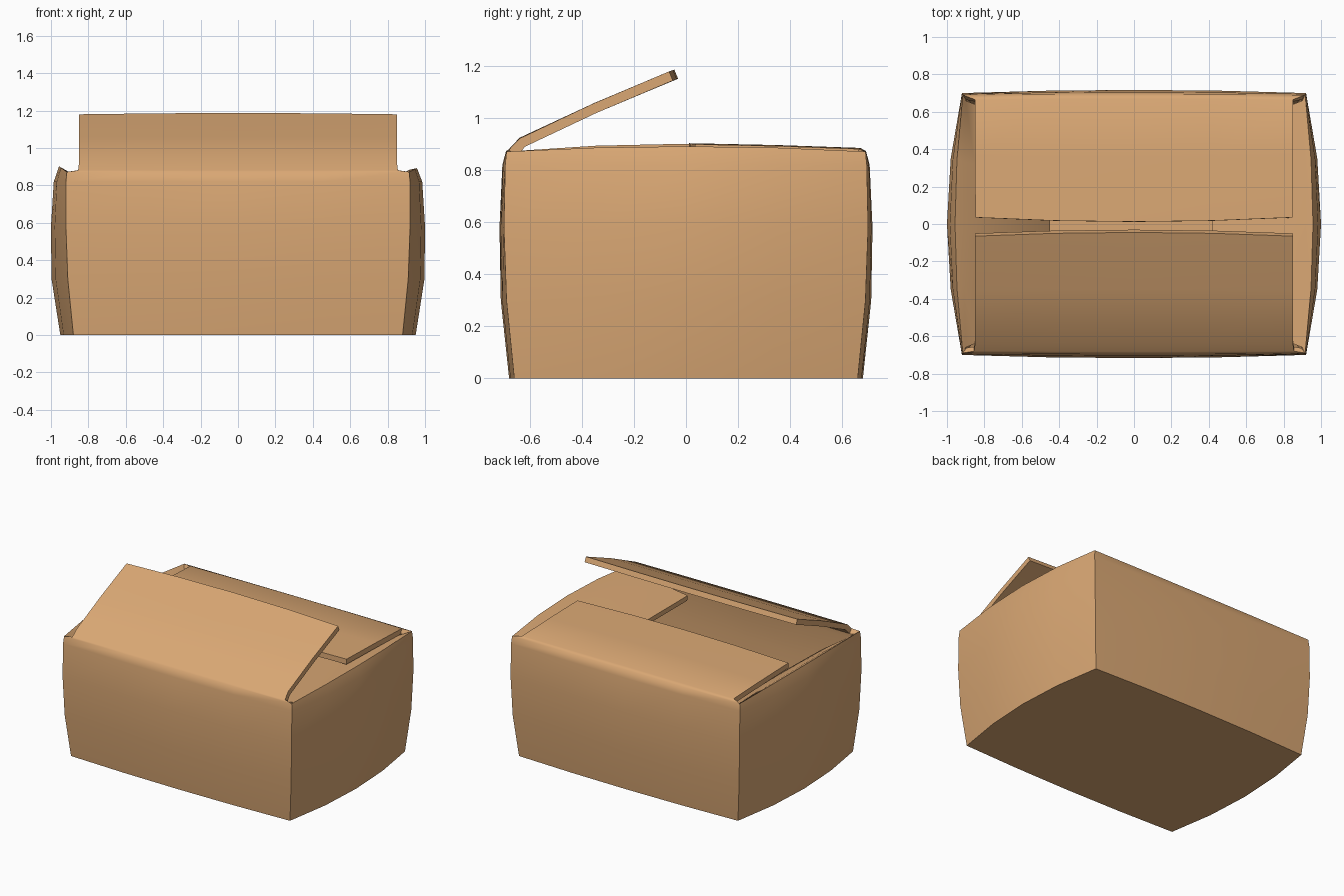
import bpy
import bmesh
import math
from mathutils import Vector

cube = bpy.data.objects.get("Cube")
if cube:
    bpy.data.objects.remove(cube, do_unlink=True)

# Cardboard colour
card = bpy.data.materials.new("cardboard tan")
card.use_nodes = True
tan = (0.70, 0.39, 0.175, 1)
card.diffuse_color = tan
bsdf = next(n for n in card.node_tree.nodes if n.type == "BSDF_PRINCIPLED")
bsdf.inputs["Base Color"].default_value = tan
bsdf.inputs["Roughness"].default_value = 0.8

# Corner posts shared by neighbouring walls: x, y, z
corners = [(.88, .66, 0), (.91, .69, .3), (.92, .70, .58),
           (.92, .695, .82), (.915, .69, .872)]

# Distance of the wall middles from the centre at each corner height
long_wall = [.68, .712, .717, .706, .692]
short_wall = [.95, .997, 1.0, .985, .957]

# Flap rows: reach at middle, reach at ends, height at middle, height at ends, half width
raised_flap = [(.682, .680, .88, .88, .855), (.64, .64, .925, .922, .85),
               (.35, .36, 1.06, 1.055, .85), (.045, .065, 1.187, 1.18, .85)]
lying_flap = [(.67, .665, .886, .882, .85), (.35, .36, .897, .893, .85),
              (.012, .035, .904, .90, .848)]
shallow_flap = [(.92, .90, .885, .868, .66), (.85, .85, .852, .845, .64),
                (.42, .42, .80, .80, .62)]
drooping_flap = [(.91, .90, .875, .862, .66), (.85, .85, .835, .825, .64),
                 (.65, .65, .70, .69, .63), (.45, .45, .48, .47, .62)]

bm = bmesh.new()


def panel(direction, middles, rim, flap):
    """One bulging wall with its flap folded from the top edge."""
    out = Vector(direction)
    along = Vector((-out.y, out.x, 0))
    rows = []
    for (cx, cy, z), mid in zip(corners, middles):
        end, half = (cx, cy) if out.x else (cy, cx)
        rows.append((mid, end, z, z, half))
    mid, end, z, z_end, half = rows[-1]
    rows[-1] = (mid, end, rim, z_end, half)
    grid = []
    for mid, end, z, z_end, half in rows + flap:
        row = []
        for u in (-1, -.5, 0, .5, 1):
            b = 1 - u * u
            p = out * (end + (mid - end) * b) + along * (u * half)
            p.z = z_end + (z - z_end) * b
            row.append(bm.verts.new(p))
        grid.append(row)
    for low, high in zip(grid, grid[1:]):
        for i in range(len(low) - 1):
            bm.faces.new((low[i], low[i + 1], high[i + 1], high[i]))


panel((0, -1, 0), long_wall, .874, raised_flap)
panel((0, 1, 0), long_wall, .874, lying_flap)
panel((1, 0, 0), short_wall, .892, shallow_flap)
panel((-1, 0, 0), short_wall, .902, drooping_flap)
bmesh.ops.remove_doubles(bm, verts=bm.verts, dist=0.0005)

# Box floor
bottom = [v for v in bm.verts if v.co.z < 0.001]
bottom.sort(key=lambda v: -math.atan2(v.co.y, v.co.x))
bm.faces.new(bottom)

mesh = bpy.data.meshes.new("cardboard_box")
bm.to_mesh(mesh)
bm.free()
mesh.materials.append(card)
box = bpy.data.objects.new("cardboard_box", mesh)
bpy.context.collection.objects.link(box)

# Card thickness, kept inside the outer surface
bpy.ops.object.select_all(action="DESELECT")
box.select_set(True)
bpy.context.view_layer.objects.active = box
solid = box.modifiers.new("card thickness", "SOLIDIFY")
solid.thickness = 0.038
solid.offset = -1
bpy.ops.object.modifier_apply(modifier=solid.name)
bpy.ops.object.shade_smooth_by_angle(angle=math.radians(60))
